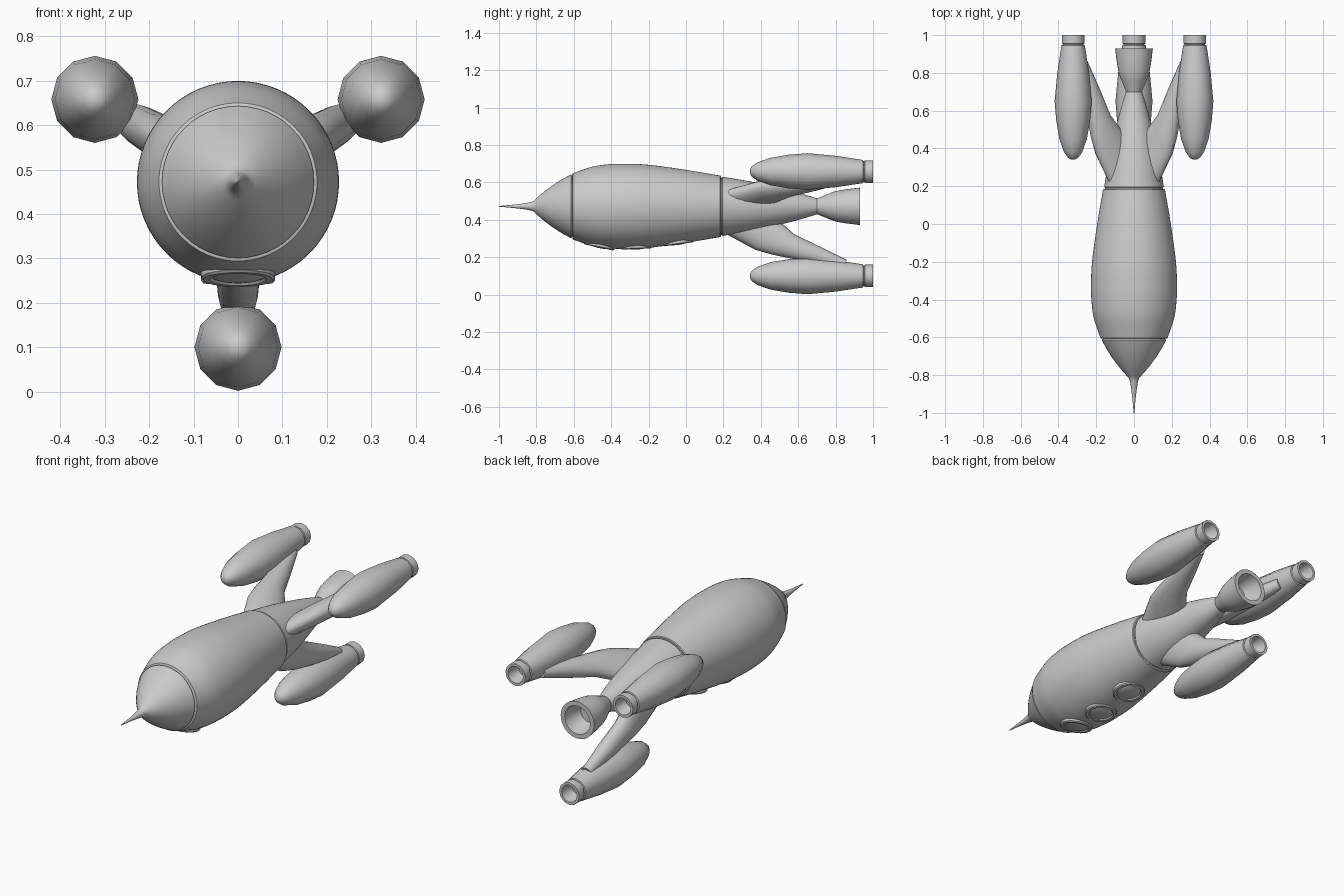
import bpy, bmesh, math
from mathutils import Vector, Matrix

if "Cube" in bpy.data.objects:
    bpy.data.objects.remove(bpy.data.objects["Cube"])

CZ = 0.472          # height of the rocket axis
POD_D = 0.372       # distance of pod axes from the rocket axis


def finish(name, bm, angle=35):
    bmesh.ops.remove_doubles(bm, verts=bm.verts, dist=1e-5)
    bmesh.ops.recalc_face_normals(bm, faces=bm.faces)
    me = bpy.data.meshes.new(name)
    bm.to_mesh(me)
    bm.free()
    ob = bpy.data.objects.new(name, me)
    bpy.context.collection.objects.link(ob)
    bpy.ops.object.select_all(action='DESELECT')
    ob.select_set(True)
    bpy.context.view_layer.objects.active = ob
    bpy.ops.object.shade_smooth_by_angle(angle=math.radians(angle))
    return ob


def loft(name, rings, angle=35):
    """Skin a list of equal-sized point rings and cap both ends."""
    bm = bmesh.new()
    vs = [[bm.verts.new(p) for p in ring] for ring in rings]
    n = len(vs[0])
    for a, b in zip(vs, vs[1:]):
        for i in range(n):
            j = (i + 1) % n
            bm.faces.new((a[i], a[j], b[j], b[i]))
    bm.faces.new(vs[0])
    bm.faces.new(vs[-1])
    return finish(name, bm, angle)


def lathe(name, profile, sides, x=0, z=CZ, angle=35):
    """Revolve (y, radius) points about a line parallel to y."""
    t = [2 * math.pi * i / sides for i in range(sides)]
    return loft(name, [[(x + r * math.cos(a), y, z + r * math.sin(a)) for a in t]
                       for y, r in profile], angle)


def smooth(pts, n=5):
    """Catmull-Rom refinement of a profile."""
    p = [Vector(q) for q in pts]
    p = [2 * p[0] - p[1]] + p + [2 * p[-1] - p[-2]]
    out = []
    for a, b, c, d in zip(p, p[1:], p[2:], p[3:]):
        for k in range(n):
            t = k / n
            out.append(tuple(0.5 * (2 * b + (c - a) * t + (2 * a - 5 * b + 4 * c - d) * t * t
                                    + (3 * b - a - 3 * c + d) * t ** 3)))
    return out + [tuple(p[-2])]


# Nose cone with spike
spike = [(-1.0, 0.002), (-0.93, 0.008), (-0.87, 0.015), (-0.83, 0.022)]
cone = smooth([(-0.815, 0.028), (-0.78, 0.06), (-0.73, 0.1), (-0.67, 0.14), (-0.614, 0.171)], 3)
lathe("nose_cone", spike + cone + [(-0.611, 0.166), (-0.58, 0.15)], 48)

# Main hull
hull = smooth([(-0.604, 0.178), (-0.5, 0.212), (-0.42, 0.224), (-0.33, 0.2275), (-0.2, 0.222),
               (0.0, 0.195), (0.183, 0.164)])
lathe("hull", [(-0.606, 0.15), (-0.606, 0.174)] + hull + [(0.186, 0.16), (0.186, 0.13)], 64)

# Tapered tail behind the hull
tail = smooth([(0.196, 0.158), (0.35, 0.132), (0.5, 0.098), (0.6, 0.073), (0.7, 0.043)], 3)
lathe("tail", [(0.17, 0.153), (0.192, 0.153)] + tail, 48)

# Main engine bell
bell = smooth([(0.695, 0.04), (0.74, 0.058), (0.79, 0.078), (0.85, 0.09), (0.93, 0.1)], 3)
lathe("main_nozzle", bell + [(0.93, 0.076), (0.87, 0.068), (0.83, 0.05)], 32)

# Three booster pods, each on a swept strut
pod = [(0.342, 0.012), (0.352, 0.028), (0.38, 0.048), (0.45, 0.073), (0.55, 0.09), (0.65, 0.098),
       (0.8, 0.084), (0.946, 0.062), (0.948, 0.055), (0.953, 0.055), (0.956, 0.06), (1.0, 0.06),
       (1.0, 0.046), (0.955, 0.04), (0.93, 0.03)]
# strut sections: outer edge (y, d), inner edge (y, d), half width
sections = [((0.19, 0.135), (0.42, 0.02), 0.045), ((0.37, 0.232), (0.5, 0.08), 0.05),
            ((0.46, 0.258), (0.58, 0.15), 0.05), ((0.64, 0.295), (0.72, 0.217), 0.045),
            ((0.84, 0.34), (0.86, 0.287), 0.03)]
for label, deg in (("lower", 0), ("right", 120), ("left", -120)):
    a = math.radians(deg)
    out = Vector((math.sin(a), 0, -math.cos(a)))
    side = Vector((math.cos(a), 0, math.sin(a)))
    axis = Vector((0, 0, CZ))
    c = axis + out * POD_D
    lathe(label + "_pod", pod, 12, c.x, c.z, 40)
    rings = []
    for o, i, w in sections:
        po = axis + out * o[1] + Vector((0, o[0], 0))
        pi = axis + out * i[1] + Vector((0, i[0], 0))
        rings.append([(po + pi) / 2 + (po - pi) / 2 * math.cos(t) + side * w * math.sin(t)
                      for t in (2 * math.pi * k / 16 for k in range(16))])
    loft(label + "_strut", rings, 50)

# Three portholes along the belly
port = [(-0.03, 0.083), (-0.003, 0.083), (0.002, 0.078), (0.002, 0.064), (-0.004, 0.059),
        (0.001, 0.045), (0.004, 0.025), (0.005, 0.004)]
for k, (y, r, slope) in enumerate(((-0.465, 0.218, 12), (-0.265, 0.226, -2), (-0.04, 0.201, -8))):
    ob = lathe(f"porthole_{k + 1}", port, 32, 0, 0)
    ob.matrix_world = (Matrix.Translation((0, y, CZ - r))
                       @ Matrix.Rotation(math.radians(-90 - slope), 4, 'X'))
